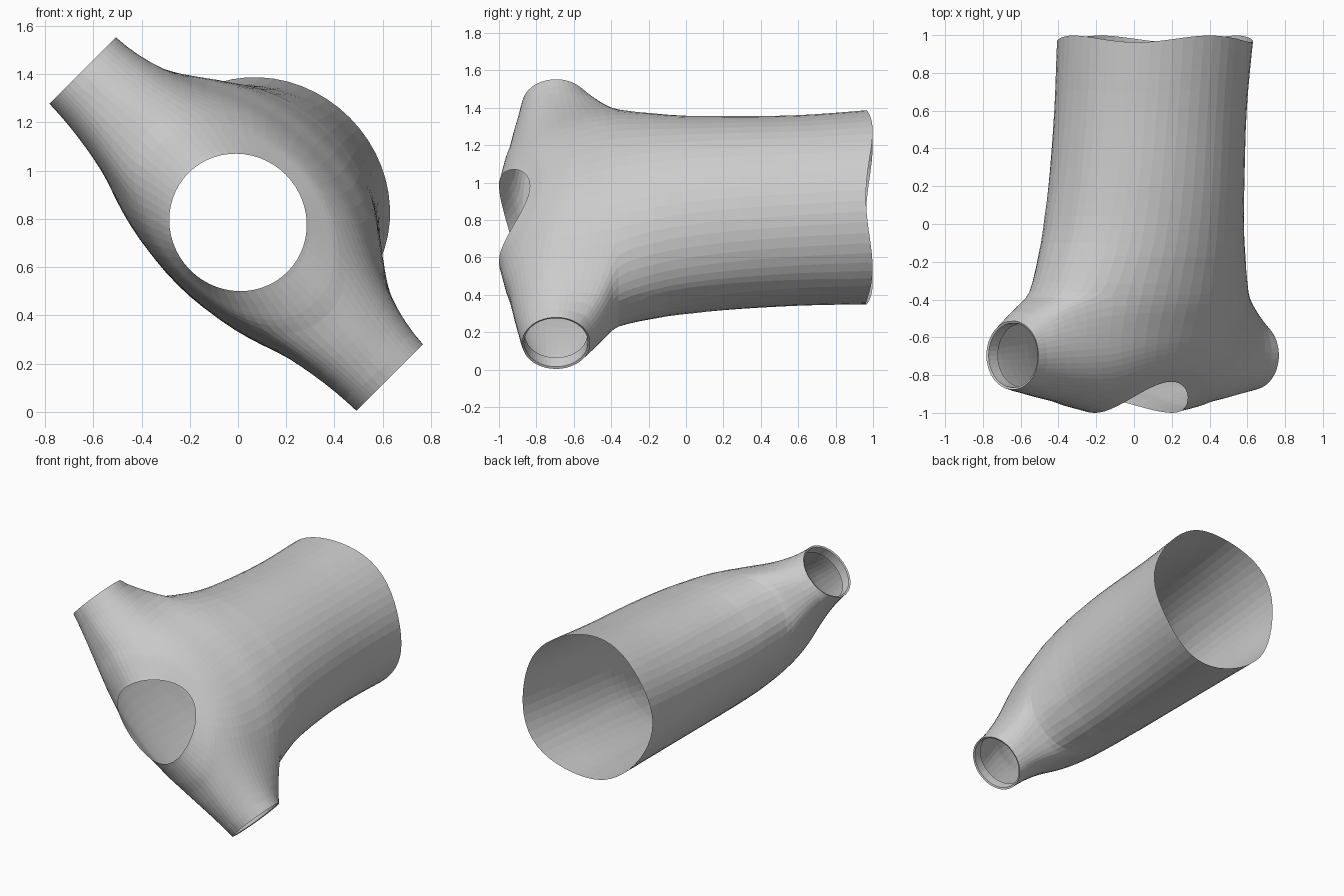
import bpy, bmesh
from math import sin, cos, pi, atan2, sqrt

if "Cube" in bpy.data.objects:
    bpy.data.objects.remove(bpy.data.objects["Cube"])

N = 56            # points round the body
ARM = 7           # half width of an armhole, in points
SUB = 4           # rows between body stations
S = sqrt(0.5)

# Body stations: side y, front y, back y, half width, front depth, back depth
STATIONS = [
    (0.98, 0.98, 0.98, 0.54, 0.635, 0.36),
    (0.60, 0.60, 0.60, 0.535, 0.60, 0.36),
    (0.20, 0.20, 0.20, 0.56, 0.575, 0.36),
    (-0.10, -0.10, -0.10, 0.605, 0.545, 0.36),
    (-0.38, -0.38, -0.38, 0.695, 0.50, 0.36),
    (-0.62, -0.53, -0.55, 0.70, 0.45, 0.355),
    (-0.82, -0.65, -0.69, 0.66, 0.41, 0.345),
    (-0.945, -0.75, -0.81, 0.53, 0.36, 0.325),
    (-0.98, -0.80, -0.87, 0.40, 0.315, 0.30),
    (-1.00, -0.835, -0.92, 0.29, 0.28, 0.28),
]
ROW_LO, ROW_HI = 4 * SUB, 7 * SUB   # armhole rows


def place(u, v, y):
    """Garment axes (u across the shoulders, v depth) to world axes."""
    return (S * (v - u), y, 0.785 + S * (u + v))


def catmull(a, b, c, d, t):
    return 0.5 * (2 * b + (c - a) * t + (2 * a - 5 * b + 4 * c - d) * t * t
                  + (3 * b - a - 3 * c + d) * t ** 3)


def station(row):
    i, t = min(row // SUB, len(STATIONS) - 2), row / SUB
    t -= i
    p = [STATIONS[max(0, min(len(STATIONS) - 1, i + k))] for k in (-1, 0, 1, 2)]
    return [catmull(*q, t) for q in zip(*p)]


def body_point(row, i):
    th = 2 * pi * i / N
    ys, yf, yb, a, front, back = station(row)
    s2 = sin(th) ** 2
    y = ys * (1 - s2) + (yf if sin(th) > 0 else yb) * s2
    y += max(0, 1 - row / 5) * 0.018 * cos(4 * th + 0.6)      # wavy hem
    off = -0.02 * max(0, 1 - row / ROW_LO)
    # Chest is a little pointed, back a little flat, hem and neck are round
    k = min(1, row / 10, (len(STATIONS) * SUB - SUB - row) / 8)
    power = 1 + k * (0.2 if sin(th) > 0 else -0.25)
    s = abs(sin(th)) ** power * (1 if sin(th) > 0 else -1)
    return (a * cos(th) + off, (front - back) / 2 + (front + back) / 2 * s, y)


bm = bmesh.new()
rows = (len(STATIONS) - 1) * SUB + 1

# Body and shoulders: one tube from hem to neck, with two armholes left open
co = [[body_point(r, i) for i in range(N)] for r in range(rows)]
grid = [[bm.verts.new(place(*p)) for p in ring] for ring in co]


def in_armhole(r, i):
    if not ROW_LO <= r < ROW_HI:
        return False
    return any((i - c + ARM) % N < 2 * ARM for c in (0, N // 2))


for r in range(rows - 1):
    for i in range(N):
        if not in_armhole(r, i):
            j = (i + 1) % N
            bm.faces.new((grid[r][i], grid[r][j], grid[r + 1][j], grid[r + 1][i]))


# Sleeves: from each armhole to a round cuff with a turned-in edge
def sleeve(centre, sign):
    lo, hi = centre - ARM, centre + ARM
    loop = [(ROW_LO, i) for i in range(lo, hi)]
    loop += [(r, hi) for r in range(ROW_LO, ROW_HI)]
    loop += [(ROW_HI, i) for i in range(hi, lo, -1)]
    loop += [(r, lo) for r in range(ROW_HI, ROW_LO, -1)]
    base = [co[r][i % N] for r, i in loop]
    prev = [grid[r][i % N] for r, i in loop]
    steps = 7
    rings = [(k / steps, 1.0, 0.0) for k in range(1, steps + 1)]
    rings += [(1, 0.94, 0.005), (1, 0.92, 0.07)]
    for t, scale, back in rings:
        cur = []
        for u, v, y in base:
            ang = atan2(y + 0.67, v - 0.03)
            cuff_v = -0.01 + 0.195 * scale * cos(ang)
            cuff_y = -0.695 + 0.182 * scale * sin(ang)
            e = 1 - (1 - t) ** 1.6
            cur.append(bm.verts.new(place(
                u + (sign * (0.90 - back) - u) * t,
                v + (cuff_v - v) * e, y + (cuff_y - y) * t ** 1.3)))
        for k in range(len(cur)):
            m = (k + 1) % len(cur)
            bm.faces.new((prev[k], prev[m], cur[m], cur[k]))
        prev = cur


sleeve(0, 1)
sleeve(N // 2, -1)

# Relax the joins round the armholes
soft = []
for v in bm.verts:
    u = S * (v.co.z - 0.785 - v.co.x)
    if not v.is_boundary and v.co.y < -0.2 and abs(u) < 0.82:
        soft.append(v)
for _ in range(4):
    bmesh.ops.smooth_vert(bm, verts=soft, factor=0.5,
                          use_axis_x=True, use_axis_y=True, use_axis_z=True)

# Drop unused points and face everything outwards
bmesh.ops.delete(bm, geom=[v for v in bm.verts if not v.link_faces], context='VERTS')
bmesh.ops.recalc_face_normals(bm, faces=bm.faces)
mesh = bpy.data.meshes.new("shirt")
bm.to_mesh(mesh)
bm.free()
shirt = bpy.data.objects.new("shirt", mesh)
bpy.context.collection.objects.link(shirt)
